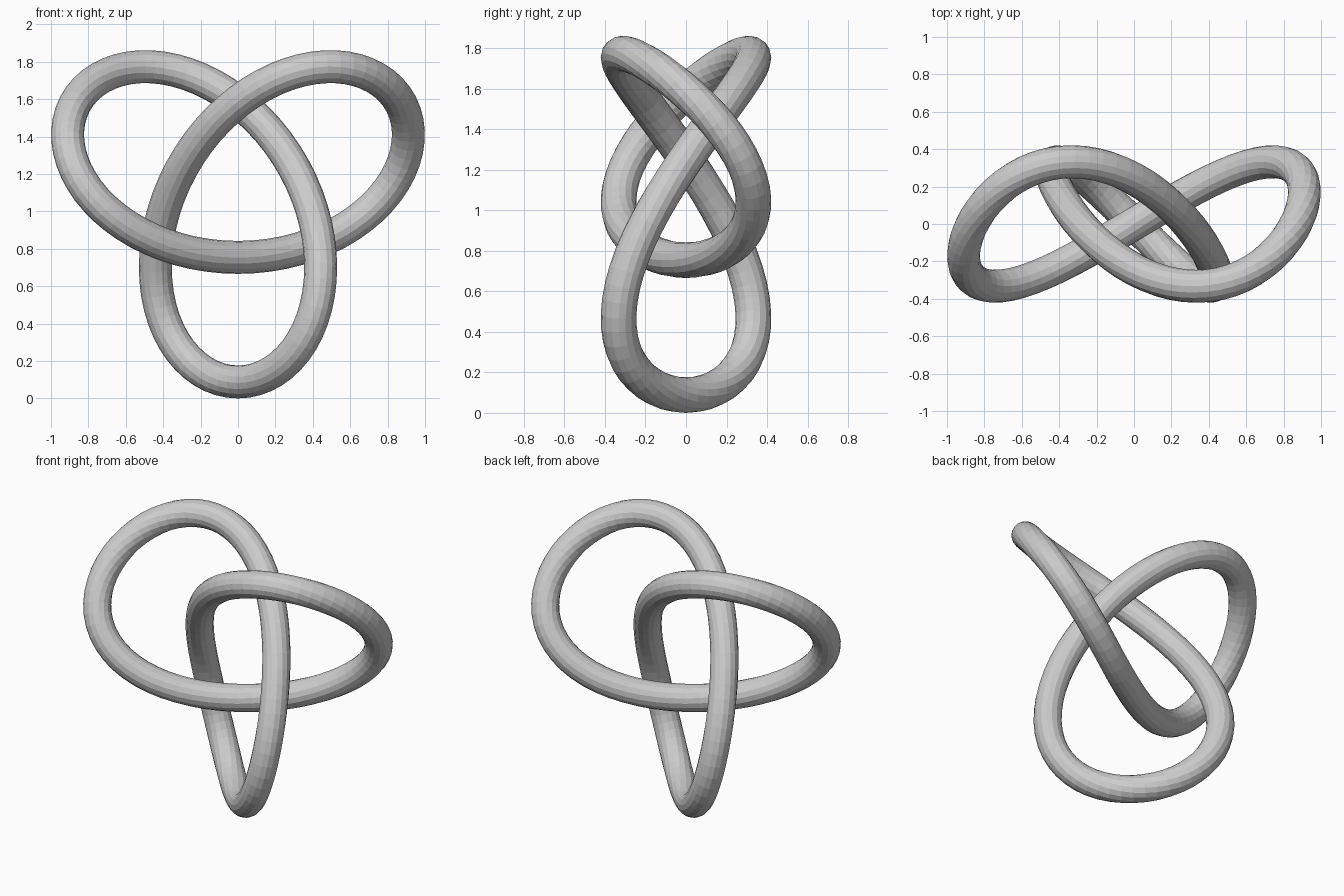
import bpy, bmesh, math
from mathutils import Vector

if "Cube" in bpy.data.objects:
    bpy.data.objects.remove(bpy.data.objects["Cube"])

SCALE, TUBE = 0.333, 0.088
SEGMENTS, SIDES = 128, 16
CENTRE_Z = 3 * SCALE + TUBE


def path(t):
    # trefoil centre line, lying in the xz plane and weaving in y
    return Vector((SCALE * (math.sin(t) + 2 * math.sin(2 * t)),
                   SCALE * math.sin(3 * t),
                   CENTRE_Z + SCALE * (math.cos(t) - 2 * math.cos(2 * t))))


grey = bpy.data.materials.new("grey")
grey.diffuse_color = (0.6, 0.6, 0.6, 1)
grey.use_nodes = True
grey.node_tree.nodes["Principled BSDF"].inputs["Base Color"].default_value = grey.diffuse_color

# rings of the tube, each square to the path
bm = bmesh.new()
rings = []
for i in range(SEGMENTS):
    t = math.tau * i / SEGMENTS
    centre = path(t)
    tangent = (path(t + 1e-3) - path(t - 1e-3)).normalized()
    side = tangent.cross(Vector((0, 1, 0))).normalized()
    up = side.cross(tangent)
    rings.append([bm.verts.new(centre + TUBE * (math.cos(a) * side + math.sin(a) * up))
                  for a in (math.tau * j / SIDES for j in range(SIDES))])

# skin between neighbouring rings
for i in range(SEGMENTS):
    a, b = rings[i], rings[(i + 1) % SEGMENTS]
    for j in range(SIDES):
        k = (j + 1) % SIDES
        bm.faces.new((a[j], a[k], b[k], b[j]))
bmesh.ops.recalc_face_normals(bm, faces=bm.faces)

mesh = bpy.data.meshes.new("knot_tube")
bm.to_mesh(mesh)
bm.free()
mesh.materials.append(grey)
knot = bpy.data.objects.new("knot_tube", mesh)
bpy.context.collection.objects.link(knot)
